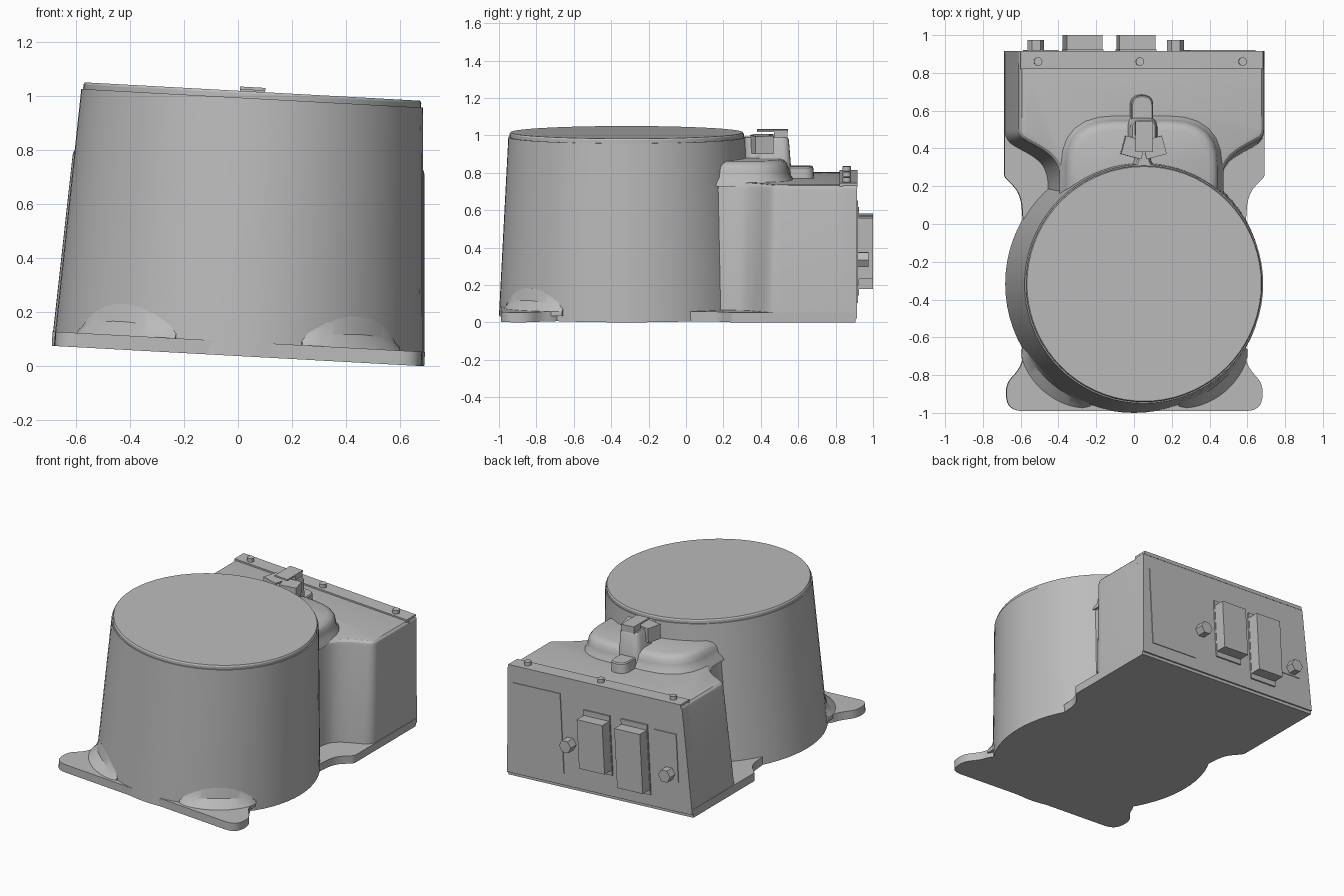
import bpy, math
from mathutils import Matrix, Vector

cube = bpy.data.objects.get("Cube")
if cube:
    bpy.data.objects.remove(cube, do_unlink=True)

grey = bpy.data.materials.new("plain grey")
grey.use_nodes = True
tone = (0.5, 0.5, 0.5, 1)
grey.diffuse_color = tone
grey.node_tree.nodes["Principled BSDF"].inputs["Base Color"].default_value = tone

# The whole housing leans slightly towards its left side
LEAN = Matrix.Translation((0, 0, 0.0375)) @ Matrix.Rotation(math.radians(3.13), 4, 'Y')
CENTRE_Y = -0.317
parts = []


def loft(name, rings, local=Matrix()):
    """Skin closed rings of equal length and cap both ends."""
    n = len(rings[0])
    faces = [list(range(n))[::-1], [(len(rings) - 1) * n + i for i in range(n)]]
    for k in range(len(rings) - 1):
        for i in range(n):
            j = (i + 1) % n
            faces.append([k * n + i, k * n + j, (k + 1) * n + j, (k + 1) * n + i])
    mesh = bpy.data.meshes.new(name)
    mesh.from_pydata([tuple(p) for r in rings for p in r], [], faces)
    import bmesh
    bm = bmesh.new()
    bm.from_mesh(mesh)
    bmesh.ops.recalc_face_normals(bm, faces=bm.faces)
    bm.to_mesh(mesh)
    bm.free()
    mesh.materials.append(grey)
    obj = bpy.data.objects.new(name, mesh)
    bpy.context.collection.objects.link(obj)
    obj.matrix_world = LEAN @ local
    parts.append(obj)
    return obj


def rounded(points, steps=6):
    """Closed outline from (x, y, trim) corners, each trimmed to a curve."""
    out, n = [], len(points)
    for i, (x, y, r) in enumerate(points):
        p = Vector((x, y))
        if r == 0:
            out.append(p)
            continue
        a, b = (Vector(points[(i + s) % n][:2]) - p for s in (-1, 1))
        a = p + a.normalized() * min(r, 0.48 * a.length)
        b = p + b.normalized() * min(r, 0.48 * b.length)
        for k in range(steps + 1):
            t = k / steps
            out.append(a * (1 - t) ** 2 + p * 2 * t * (1 - t) + b * t * t)
    return out


def symmetric(half):
    """Clockwise outline from its right half, listed back to front."""
    return rounded(half + [(-x, y, r) for x, y, r in reversed(half)])


def inset(outline, d):
    out, n = [], len(outline)
    for i, p in enumerate(outline):
        e = (p - outline[i - 1]).normalized()
        f = (outline[(i + 1) % n] - p).normalized()
        u, v = Vector((e.y, -e.x)), Vector((f.y, -f.x))
        out.append(p + (u + v) * d / max(0.3, 1 + u.dot(v)))
    return out


def stack(name, outline, levels):
    """Loft an outline upwards through (height, inset) levels."""
    return loft(name, [[(p.x, p.y, z) for p in inset(outline, d)] for z, d in levels])


def upright(name, outline, y0, y1):
    """Extrude an x-z outline along y."""
    return loft(name, [[(p[0], y, p[1]) for p in outline] for y in (y0, y1)])


def box(name, lo, hi, local=Matrix()):
    rings = [[(lo[0], lo[1], z), (hi[0], lo[1], z), (hi[0], hi[1], z), (lo[0], hi[1], z)]
             for z in (lo[2], hi[2])]
    return loft(name, rings, local)


def circle(x, y, r, n):
    return [Vector((x + r * math.cos(i * math.tau / n), y - r * math.sin(i * math.tau / n)))
            for i in range(n)]


# Tapered drum with a thin lid
stack("drum", circle(0, CENTRE_Y, 0.683, 72), [(0, 0), (0.955, 0.05)])
stack("drum_lid", circle(0, CENTRE_Y, 0.626, 72), [(0.95, 0), (0.972, 0), (0.98, 0.005)])

# Base plate with waisted sides and front ears
plate = symmetric([(0.69, 0.905, 0), (0.69, 0.25, 0.02), (0.6, 0.16, 0.08), (0.59, -0.01, 0.06),
                   (0.5, -0.1, 0), (0.5, -0.62, 0), (0.585, -0.7, 0.05), (0.61, -0.77, 0.05),
                   (0.685, -0.85, 0.06), (0.67, -0.99, 0.08)])
stack("base_plate", plate, [(0, 0), (0.053, 0)])

# Sloped webs between drum and ears
for side, label in ((1, "left"), (-1, "right")):
    rings = []
    for k in range(15):
        t = k / 14
        swell = math.sin(math.pi * t) ** 0.6
        a = math.radians(-30 - 40 * t)
        h = 0.07 + 0.1 * swell
        prof = [(0.6, 0.03), (0.6, h), (0.674, h), (0.688, 0.06 + 0.4 * (h - 0.06)),
                (0.69 + 0.055 * swell, 0.053), (0.69 + 0.055 * swell, 0.03)]
        rings.append([(side * r * math.cos(a), CENTRE_Y + r * math.sin(a), z) for r, z in prof])
    loft(label + "_ear_web", rings)

# Rear compartment with a neck that runs into the drum
compartment = symmetric([(0.69, 0.89, 0), (0.69, 0.44, 0.06), (0.5, 0.335, 0.08),
                         (0.46, 0.25, 0.06), (0.46, 0.05, 0)])
stack("rear_compartment", compartment,
      [(0.01, 0), (0.7, 0.038), (0.719, 0.043), (0.731, 0.055), (0.735, 0.075)])

# Raised shoulder behind the drum
shoulder = symmetric([(0.405, 0.55, 0.26), (0.405, 0.05, 0)])
stack("shoulder", shoulder, [(0.715, -0.03), (0.74, -0.02), (0.76, -0.006), (0.785, 0),
                             (0.815, 0.008), (0.834, 0.025), (0.845, 0.055)])

# Rear cover, its folded top strip and the screws
cover = rounded([(-0.69, 0.02, 0), (-0.65, 0.735, 0.025), (0.65, 0.735, 0.025), (0.69, 0.02, 0)])
upright("rear_cover", cover, 0.84, 0.915)
box("cover_strip", (-0.642, 0.82, 0.72), (0.642, 0.917, 0.744))
for x in (-0.55, -0.01, 0.535):
    stack("cover_screw", circle(x, 0.86, 0.022, 16), [(0.73, 0), (0.768, 0)])

# Thin label plates on the cover
box("large_label_plate", (0.26, 0.91, 0.1), (0.61, 0.92, 0.63))
box("small_label_plate", (-0.6, 0.91, 0.22), (-0.43, 0.92, 0.54))

# Two sockets on flanges, each beside a hexagonal stud
for label, x, low in (("short", -0.01, 0.2), ("tall", -0.29, 0.13)):
    box(label + "_socket_flange", (x - 0.098, 0.9, low - 0.035), (x + 0.098, 0.925, 0.56))
    block = rounded([(x - 0.095, low, 0), (x - 0.095, 0.525, 0), (x + 0.095, 0.525, 0),
                     (x + 0.095, low, 0)])
    upright(label + "_socket", block, 0.9, 1.0)
for x, z in ((0.203, 0.31), (-0.535, 0.27)):
    upright("hex_stud", circle(x, z, 0.044, 6), 0.9, 0.975)

# Boss and latch post on the centre line
boss = symmetric([(0.057, 0.68, 0.055), (0.057, 0.45, 0)])
stack("boss", boss, [(0.72, -0.006), (0.793, 0), (0.8, 0.006)])
post = symmetric([(0.08, 0.56, 0.05), (0.08, 0.4, 0.02), (0.045, 0.37, 0.03),
                  (0.045, 0.33, 0.03), (0.09, 0.28, 0)])
stack("latch_post", post, [(0.75, -0.005), (0.94, 0.01), (0.955, 0.02)])

# Latch cheeks, hook and top tongue
for side in (1, -1):
    turn = Matrix.Translation((side * 0.055, 0.405, 0)) @ Matrix.Rotation(side * 0.26, 4, 'Z')
    box("latch_cheek", (-0.055, -0.05, 0.87), (0.055, 0.05, 0.965), turn)
box("latch_hook", (-0.047, 0.47, 0.93), (0.047, 0.543, 0.987))
box("latch_tongue", (-0.047, 0.38, 0.985), (0.047, 0.545, 0.996))

# Smooth shading with sharp edges kept
bpy.ops.object.select_all(action='DESELECT')
for obj in parts:
    obj.select_set(True)
bpy.context.view_layer.objects.active = parts[0]
bpy.ops.object.shade_smooth_by_angle(angle=math.radians(30))
